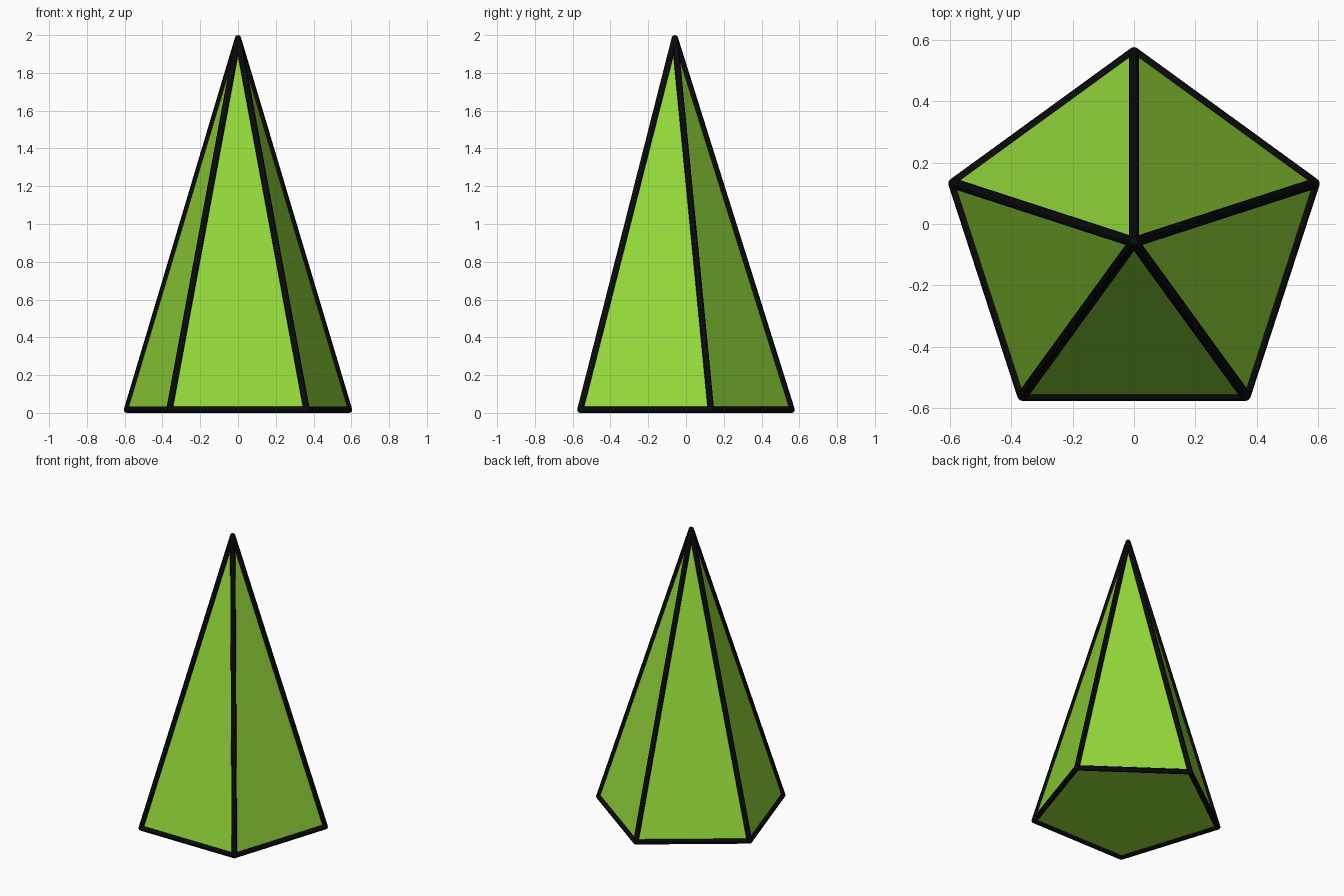
import bpy, bmesh, math
from mathutils import Vector

if "Cube" in bpy.data.objects:
    bpy.data.objects.remove(bpy.data.objects["Cube"])

R, r = 0.618, 0.017          # base circumradius, edge bar radius
CY = -0.059                  # pentagon centre in y
Z0, Z1 = 0.017, 1.983


def material(name, rgb):
    m = bpy.data.materials.new(name)
    m.diffuse_color = (*rgb, 1)
    m.use_nodes = True
    m.node_tree.nodes["Principled BSDF"].inputs["Base Color"].default_value = m.diffuse_color
    return m


def finish(bm, name, mat):
    bmesh.ops.recalc_face_normals(bm, faces=bm.faces)
    me = bpy.data.meshes.new(name)
    bm.to_mesh(me)
    bm.free()
    me.materials.append(mat)
    ob = bpy.data.objects.new(name, me)
    bpy.context.collection.objects.link(ob)
    return ob


lime = material("lime", (0.30, 0.70, 0.042))
black = material("black", (0.003, 0.003, 0.003))

base = [Vector((R * math.cos(a), CY + R * math.sin(a), Z0))
        for a in (math.pi / 2 + i * math.tau / 5 for i in range(5))]
apex = Vector((0, CY, Z1))

# solid five-sided pyramid
bm = bmesh.new()
ring = [bm.verts.new(p) for p in base]
tip = bm.verts.new(apex)
bm.faces.new(ring)
for i in range(5):
    bm.faces.new((ring[i], ring[(i + 1) % 5], tip))
finish(bm, "pyramid_body", lime)

# black bars along every edge, with round corner joints
bm = bmesh.new()


def bar(a, b):
    d = b - a
    mat = d.to_track_quat('Z', 'Y').to_matrix().to_4x4()
    mat.translation = (a + b) / 2
    bmesh.ops.create_cone(bm, cap_ends=True, segments=12, radius1=r, radius2=r,
                          depth=d.length, matrix=mat)


for i in range(5):
    bar(base[i], base[(i + 1) % 5])
    bar(base[i], apex)
for p in base + [apex]:
    res = bmesh.ops.create_uvsphere(bm, u_segments=12, v_segments=8, radius=r)
    bmesh.ops.translate(bm, verts=res["verts"], vec=p)
bars = finish(bm, "edge_bars", black)
bpy.context.view_layer.objects.active = bars
bars.select_set(True)
bpy.ops.object.shade_smooth_by_angle()
